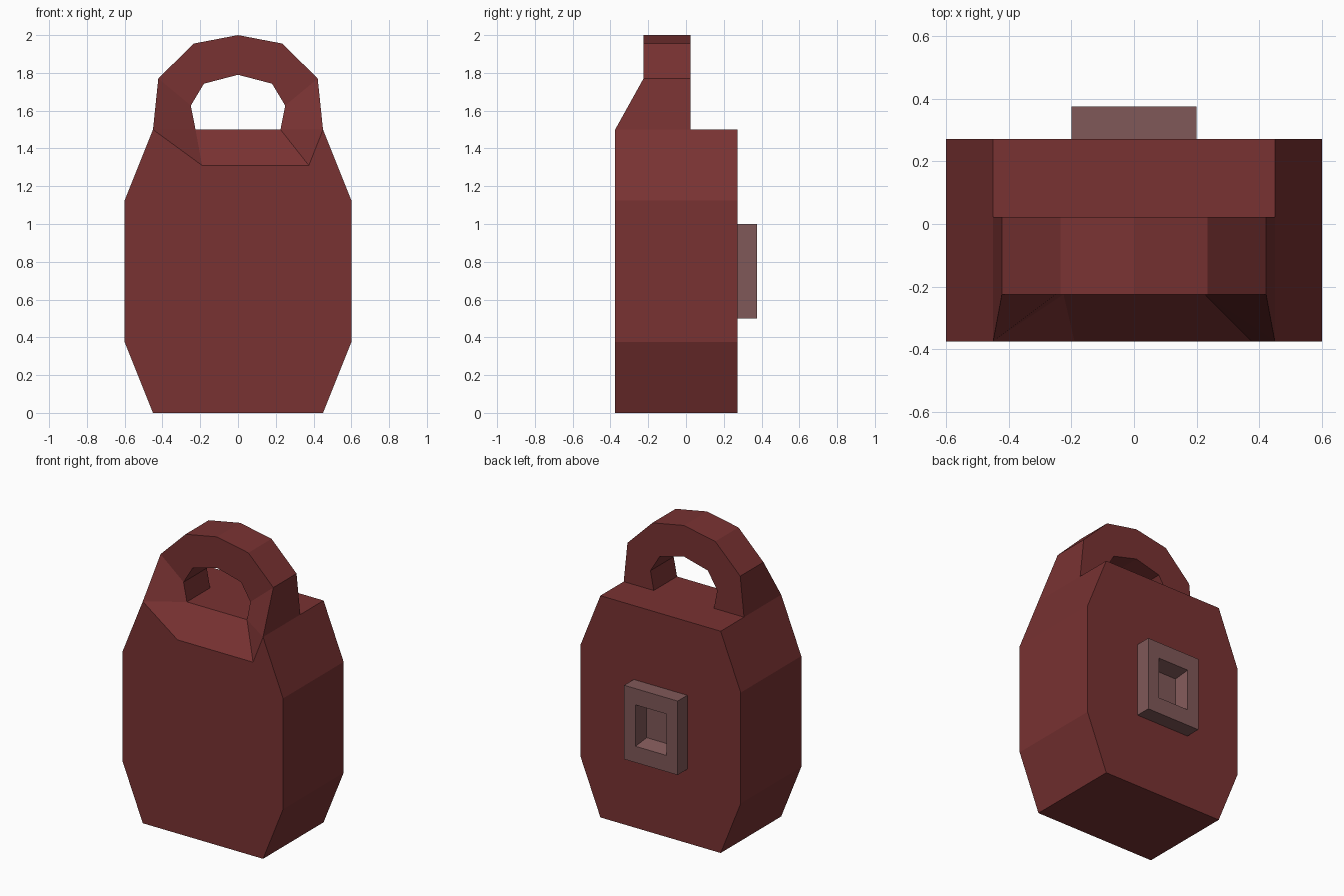
import bpy, bmesh

if "Cube" in bpy.data.objects:
    bpy.data.objects.remove(bpy.data.objects["Cube"])


def material(name, rgb):
    m = bpy.data.materials.new(name)
    m.diffuse_color = (*rgb, 1)
    m.use_nodes = True
    m.node_tree.nodes["Principled BSDF"].inputs["Base Color"].default_value = m.diffuse_color
    return m


def make(name, faces, mat):
    """Build a flat-shaded mesh from faces given as lists of points."""
    bm = bmesh.new()
    for pts in faces:
        bm.faces.new([bm.verts.new(p) for p in pts])
    bmesh.ops.remove_doubles(bm, verts=bm.verts, dist=0.0005)
    bmesh.ops.recalc_face_normals(bm, faces=bm.faces)
    me = bpy.data.meshes.new(name)
    bm.to_mesh(me)
    bm.free()
    me.materials.append(mat)
    ob = bpy.data.objects.new(name, me)
    bpy.context.collection.objects.link(ob)
    return ob


def strip(a, b, closed=False):
    """Quads joining two rows of points."""
    n = len(a)
    return [[a[i], a[(i + 1) % n], b[(i + 1) % n], b[i]]
            for i in range(n if closed else n - 1)]


def mirrored(half):
    """Complete a left-to-centre profile by mirroring it in x."""
    return half + [(-x, z) for x, z in reversed(half[:-1])]


red = material("dark red", (0.19, 0.032, 0.032))
grey = material("reddish grey", (0.216, 0.098, 0.098))

FRONT, BACK = -0.375, 0.272
H_FRONT, H_BACK = -0.225, 0.023

# Body outline from top left, down and round to top right
side = [(-0.45, 1.5), (-0.6, 1.125), (-0.6, 0.375), (-0.45, 0)]
outline = side + [(-x, z) for x, z in reversed(side)]
bf = [(x, FRONT, z) for x, z in outline]
bb = [(x, BACK, z) for x, z in outline]

# Handle arch: outer and inner profiles, front and back
outer = mirrored([(-0.45, 1.5), (-0.422, 1.77), (-0.235, 1.955), (0, 2.0)])
inner = mirrored([(-0.225, 1.5), (-0.25, 1.627), (-0.18, 1.743), (0, 1.79)])
of = [(x, FRONT if z == 1.5 else H_FRONT, z) for x, z in outer]
ob_ = [(x, H_BACK, z) for x, z in outer]
nf = [(x, H_FRONT, z) for x, z in inner]
nb = [(x, H_BACK, z) for x, z in inner]

# Scoop running down the front below the handle opening
low_l, low_r = (-0.19, FRONT, 1.31), (0.375, FRONT, 1.31)

faces = [bb, bf + [low_r, low_l]]
faces += strip(bf, bb)
faces += strip(of, ob_) + strip(nf, nb) + strip(of, nf) + strip(ob_, nb)
faces += [[bf[0], nf[0], low_l],
          [nf[0], nf[-1], low_r, low_l],
          [nf[-1], bf[-1], low_r],
          [bb[0], bb[-1], ob_[-1], nb[-1], nf[-1], nf[0], nb[0], ob_[0]]]
make("body_with_handle", faces, red)


# Back plate with a recessed socket
def ring(hx, hz, y):
    return [(sx * hx, y, 0.75 + sz * hz)
            for sx, sz in ((-1, -1), (1, -1), (1, 1), (-1, 1))]


rings = [ring(0.2, 0.25, BACK), ring(0.2, 0.25, 0.375),
         ring(0.115, 0.14, 0.375), ring(0.1, 0.115, 0.277)]
faces = [rings[0], rings[-1]]
for a, b in zip(rings, rings[1:]):
    faces += strip(a, b, closed=True)
make("back_socket_plate", faces, grey)
